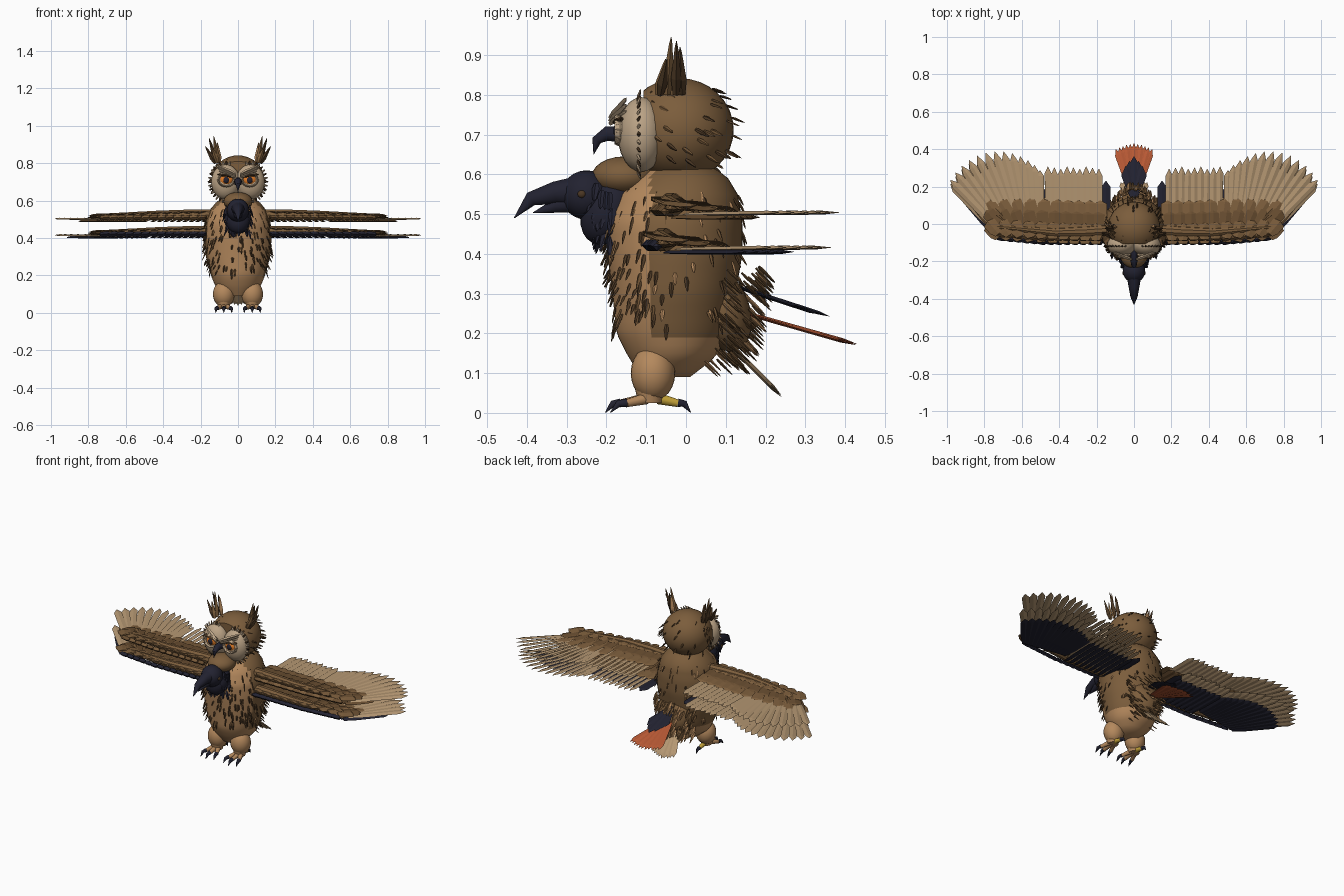
import bpy, bmesh, math, random
from mathutils import Vector, Matrix

random.seed(4)
cube = bpy.data.objects.get("Cube")
if cube:
    bpy.data.objects.remove(cube)

PALETTE = {
    "brown": (.20, .11, .045), "tan": (.46, .25, .11), "pale_feather": (.46, .31, .17),
    "face_cream": (.50, .37, .24), "dark_brown": (.07, .038, .017), "umber": (.14, .075, .03),
    "navy": (.016, .016, .03), "rust": (.48, .10, .035), "eye_orange": (.75, .20, .02),
    "toe_yellow": (.55, .36, .04),
}
NAMES = list(PALETTE)
MATS = {}
for name, rgb in PALETTE.items():
    m = bpy.data.materials.new(name)
    m.use_nodes = True
    m.diffuse_color = (*rgb, 1)
    m.node_tree.nodes["Principled BSDF"].inputs["Base Color"].default_value = (*rgb, 1)
    MATS[name] = m


def finish(bm, name, smooth=False):
    """Turn the bmesh into an object that holds only the materials it uses."""
    bmesh.ops.recalc_face_normals(bm, faces=bm.faces)
    used = sorted({f.material_index for f in bm.faces})
    for f in bm.faces:
        f.material_index = used.index(f.material_index)
    me = bpy.data.meshes.new(name)
    bm.to_mesh(me)
    bm.free()
    ob = bpy.data.objects.new(name, me)
    bpy.context.collection.objects.link(ob)
    for i in used:
        me.materials.append(MATS[NAMES[i]])
    if smooth:
        bpy.ops.object.select_all(action='DESELECT')
        ob.select_set(True)
        bpy.context.view_layer.objects.active = ob
        bpy.ops.object.shade_smooth_by_angle(angle=math.radians(40))


def loft(bm, rings, color):
    rows = [[bm.verts.new(p) for p in ring] for ring in rings]
    n = len(rows[0])
    faces = [bm.faces.new((a[i], a[(i + 1) % n], b[(i + 1) % n], b[i]))
             for a, b in zip(rows, rows[1:]) for i in range(n)]
    faces += [bm.faces.new(rows[0]), bm.faces.new(rows[-1])]
    for f in faces:
        f.material_index = NAMES.index(color)


def blade(bm, base, tip, width, color, up=(0, 0, 1), thick=.006, shoulder=1.0):
    """One pointed feather with a raised central ridge; a low shoulder makes a spike."""
    base, tip = Vector(base), Vector(tip)
    axis = tip - base
    side = axis.cross(Vector(up)).normalized() * width / 2
    lift = side.cross(axis).normalized() * thick / 2
    rings = []
    for t, w in ((0, .6), (.3, .95), (.88, shoulder), (1, .06)):
        c = base + axis * t
        rings.append([c + side * w, c + lift * w, c - side * w, c - lift * w])
    loft(bm, rings, color)


def tube(bm, points, radii, color, sides=10):
    pts = [Vector(p) for p in points]
    rings = []
    for i, p in enumerate(pts):
        d = (pts[min(i + 1, len(pts) - 1)] - pts[max(i - 1, 0)]).normalized()
        u = d.cross(Vector((0, 0, 1)) if abs(d.z) < .9 else Vector((1, 0, 0))).normalized()
        v = d.cross(u)
        rings.append([p + radii[i] * (u * math.cos(k) + v * math.sin(k))
                      for k in (math.tau * j / sides for j in range(sides))])
    loft(bm, rings, color)


def ball(bm, center, radii, color, tilt=0, seg=24):
    mat = Matrix.Translation(center) @ Matrix.Rotation(tilt, 4, 'X') @ Matrix.Diagonal((*radii, 1))
    got = bmesh.ops.create_uvsphere(bm, u_segments=seg, v_segments=seg // 2, radius=1, matrix=mat)
    for f in {f for v in got["verts"] for f in v.link_faces}:
        f.material_index = NAMES.index(color)


# Body: height, centre y, half width, half depth
BODY = [(.09, -.05, .06, .06), (.14, -.035, .12, .11), (.2, -.035, .145, .14),
        (.3, -.03, .172, .155), (.4, -.028, .18, .17), (.48, -.03, .175, .172),
        (.55, -.02, .15, .15), (.6, -.01, .11, .11), (.63, -.01, .05, .05)]


def body_point(z, a):
    for lo, hi in zip(BODY, BODY[1:]):
        if lo[0] <= z <= hi[0]:
            t = (z - lo[0]) / (hi[0] - lo[0])
            _, cy, rx, ry = (p + (q - p) * t for p, q in zip(lo, hi))
            return Vector((rx * math.cos(a), cy + ry * math.sin(a), z))


bm = bmesh.new()
steps = 27
loft(bm, [[body_point(.09 + .5399 * i / steps, math.tau * j / 48) for j in range(48)]
          for i in range(steps + 1)], "brown")
for f in bm.faces:
    c = f.calc_center_median()
    if c.y < -.085 or c.z < .19:
        f.material_index = NAMES.index("tan")
finish(bm, "body", True)

bm = bmesh.new()
ball(bm, (0, .09, .26), (.10, .07, .11), "brown", .35)
finish(bm, "rump", True)
bm = bmesh.new()
ball(bm, (0, -.155, .595), (.078, .082, .05), "brown")
finish(bm, "chest_ruff", True)

# Loose feathers lying over the body, dense in front and on the rump
bm = bmesh.new()
for i in range(220):
    front = i < 140
    a = random.uniform(1.1, 1.9) * math.pi if front else random.uniform(-.1, 1.1) * math.pi
    p = body_point(random.uniform(.22, .57), a)
    out = Vector((math.cos(a), math.sin(a), 0))
    color = random.choice(["dark_brown", "dark_brown", "umber"] if front else ["dark_brown", "umber", "tan"])
    tip = p + out * random.uniform(.008, .02) - Vector((0, 0, random.uniform(.025, .045)))
    blade(bm, p, tip, .012, color, out, .007, .5)
for i in range(130):
    a, z = random.uniform(.7, 2.44), random.uniform(.13, .37)
    p = body_point(z, a) + Vector((0, .05 * math.sin(a) ** 4, 0))
    blade(bm, p, p + Vector((0, .04, -.04)), .018,
          random.choice(["brown", "brown", "umber", "tan"]), (0, .7, .7), .008, .4)
finish(bm, "body_feathers")

# Owl head, flat where the face sits
HEAD, HR = Vector((0, -.018, .712)), Vector((.14, .138, .13))
bm = bmesh.new()
ball(bm, HEAD, HR, "brown", seg=32)
cut = bmesh.ops.bisect_plane(bm, geom=bm.verts[:] + bm.edges[:] + bm.faces[:], plane_co=(0, -.107, 0),
                             plane_no=(0, -1, 0), clear_outer=True)
bmesh.ops.contextual_create(bm, geom=[e for e in cut["geom_cut"] if isinstance(e, bmesh.types.BMEdge)])
finish(bm, "head", True)
bm = bmesh.new()
for i in range(75):
    a, h = random.uniform(0, math.tau), random.uniform(-.7, .85)
    r = math.sqrt(1 - h * h)
    n = Vector((r * math.cos(a), r * math.sin(a), h))
    if n.y > -.6:
        p = HEAD + n * HR
        blade(bm, p, p + n * .008 + Vector((n.x * .01, .025, -.015)), .012,
              random.choice(["dark_brown", "umber"]), n, .007, .5)
finish(bm, "head_feathers")

bm = bmesh.new()
for s in (1, -1):
    ball(bm, (s * .066, -.112, .70), (.078, .06, .094), "face_cream")
finish(bm, "face_discs", True)
bm = bmesh.new()
for s in (1, -1):
    for i in range(17):
        a = math.radians(-80 + 11.5 * i)
        d = Vector((s * math.cos(a), 0, math.sin(a)))
        p = Vector((s * .066, -.122, .70)) + Vector((d.x * .072, 0, d.z * .09))
        blade(bm, p, p + d * .024 + Vector((0, .008, 0)), .014,
              "dark_brown" if i % 2 else "face_cream", (0, -1, 0), .008, .5)
    # Raised rim round each eye, heavy lid and pale brows
    rim = [Vector((s * (.063 + .042 * math.cos(k)), -.166, .711 + .035 * math.sin(k)))
           for k in (math.tau * j / 12 for j in range(13))]
    for p, q in zip(rim, rim[1:]):
        blade(bm, p + (p - q) * .3, q + (q - p) * .3, .013, "face_cream", (0, -1, 0), .028)
    blade(bm, (s * .018, -.174, .727), (s * .11, -.164, .74), .015, "dark_brown", (0, -1, 0), .03)
    for k in range(3):
        blade(bm, (s * .012, -.19, .728 + .007 * k), (s * (.105 + .006 * k), -.15, .76 + .016 * k),
              .02, "face_cream", (0, -1, 0), .02, .6)
finish(bm, "face_feathers")

bm = bmesh.new()
for s in (1, -1):
    ball(bm, (s * .063, -.153, .711), (.038, .026, .031), "eye_orange", seg=20)
    ball(bm, (s * .063, -.172, .71), (.017, .011, .018), "navy", seg=16)
finish(bm, "eyes", True)
bm = bmesh.new()
tube(bm, [(0, -.14, .70), (0, -.20, .702), (0, -.225, .685), (0, -.232, .65)],
     [.024, .019, .013, .001], "navy")
finish(bm, "beak", True)

bm = bmesh.new()
for s in (1, -1):
    for dx, dy, h, color in ((.045, .01, .935, "dark_brown"), (.02, -.012, .945, "brown"),
                             (.0, .02, .91, "tan"), (.065, -.03, .89, "dark_brown"),
                             (.03, -.035, .89, "brown"), (.012, .025, .92, "dark_brown")):
        blade(bm, (s * (.10 + dx * .3), -.035 + dy, .80), (s * (.11 + dx), -.03 + dy * .6, h),
              .03, color, (0, -1, 0), .028, .3)
finish(bm, "ear_tufts")

# Second head, on the chest
bm = bmesh.new()
ball(bm, (0, -.195, .51), (.07, .065, .092), "navy", -.45)
ball(bm, (0, -.25, .548), (.06, .064, .062), "navy")
finish(bm, "second_head", True)
bm = bmesh.new()
tube(bm, [(0, -.26, .558), (0, -.33, .553), (0, -.39, .538), (0, -.432, .49)],
     [.042, .03, .019, .001], "navy")
tube(bm, [(0, -.28, .53), (0, -.33, .52), (0, -.385, .503)], [.028, .018, .001], "navy")
finish(bm, "second_beak", True)
bm = bmesh.new()
for s in (1, -1):
    ball(bm, (s * .055, -.262, .55), (.008, .011, .01), "dark_brown", seg=12)
finish(bm, "second_eyes", True)
bm = bmesh.new()
for i in range(60):
    a, z = random.uniform(math.pi, math.tau), random.uniform(.44, .58)
    n = Vector((math.cos(a), math.sin(a), 0))
    p = Vector((0, -.14 - .35 * (z - .42), z)) + n * .068
    blade(bm, p, p + n * .014 - Vector((0, 0, .045)), .022, "navy", n, .01, .5)
finish(bm, "second_neck_feathers")


# Wings: arm, flight feathers with a lining beneath, covert rows and a front edge
def wing(name, s, dy, dz, lining, reach, edge):
    bm = bmesh.new()

    def P(x, y, z):
        return Vector((s * x, y + dy, z + dz))

    tube(bm, [P(.10, -.03, .522), P(.25, -.04, .524), P(.42, -.045, .524), P(.74, -.015, .518)],
         [.03, .03, .024, .012], "brown")
    flight = [(P(.185 + .034 * i, 0, .50), P(.188 + .034 * i, .295 + .006 * (i % 3), .504), .037)
              for i in range(9)]
    for i in range(13):
        t = (i + .5) / 12.5
        a = math.radians(44) * t ** 1.4
        length = .232 + .16 * math.sin(.8 * math.pi * t)
        base = P(.49 + .265 * t, .04 - .04 * t, .50)
        flight.append((base, base + Vector((s * math.sin(a), math.cos(a), .004 / length)) * length, .043))
    for base, tip, width in flight:
        blade(bm, base, tip, width, "pale_feather", (s * .2, 0, 1), .01)
        low = base - Vector((s * .01, .03, .008))
        blade(bm, low, base.lerp(tip, reach) - Vector((s * .008, 0, .01)), width * 1.15, lining,
              (s * .2, 0, 1), .012)
    if lining == "navy":
        blade(bm, P(.15, -.02, .495), P(.15, .25, .495), .05, "navy", thick=.012)
    for row, (y0, length, z, color) in enumerate(((-.02, .145, .524, "brown"), (-.055, .12, .533, "umber"),
                                                  (-.088, .09, .54, "brown"))):
        for i in range(10):
            t = i / 9
            a = math.radians(40) * max(0, t - .45) / .55
            y = y0 + .035 * t * t
            base = P(.18 + .52 * t + .012 * row, y, z - .012 * t)
            blade(bm, base, base + Vector((s * math.sin(a), math.cos(a), -.09)) * length,
                  .072, color, (s * .1, 0, 1), .014)
    # Slanting feathers along the front edge and wrist
    for i in range(13):
        x, y = .17 + .043 * i, -.082 + .004 * max(0, i - 7)
        blade(bm, P(x, y, .512), P(x + .055, y + .012, .506), .03, edge[i % 2], thick=.03, shoulder=.8)
    for i in range(5):
        blade(bm, P(.66, -.05 + .012 * i, .517), P(.765 - .006 * i, -.035 + .03 * i, .513),
              .036, "umber" if i % 2 else "brown", thick=.014)
    finish(bm, name)


for side, s in (("left", 1), ("right", -1)):
    wing(side + "_upper_wing", s, 0, 0, "umber", .45, ("umber", "brown"))
    wing(side + "_lower_wing", s, -.02, -.088, "navy", .74, ("navy", "navy"))


# Three stacked tail fans
def tail(name, base, tip, spread, count, width, wedge, color):
    bm = bmesh.new()
    base, axis = Vector(base), Vector(tip) - Vector(base)
    up = Vector((1, 0, 0)).cross(axis).normalized()
    for i in range(count):
        u = 2 * i / (count - 1) - 1
        d = Matrix.Rotation(math.radians(spread) * u, 3, up) @ axis * (1 - wedge * abs(u))
        lift = up * .003 * (i % 2)
        blade(bm, base + lift, base + d + lift, width, color, up, .009)
    finish(bm, name)


tail("dark_tail", (0, .13, .315), (0, .36, .24), 20, 7, .036, .3, "navy")
tail("rust_tail", (0, .13, .255), (0, .43, .17), 19, 11, .034, .05, "rust")
tail("pale_tail", (0, .07, .21), (0, .24, .04), 18, 9, .034, .06, "pale_feather")

# Legs and clawed feet
for side, s in (("left", 1), ("right", -1)):
    bm = bmesh.new()
    ball(bm, (s * .076, -.083, .10), (.058, .056, .07), "tan")
    tube(bm, [(s * .076, -.09, .08), (s * .076, -.09, .025)], [.043, .03], "tan", 16)
    finish(bm, side + "_leg", True)
    bm = bmesh.new()
    for dx, y, mid, end, color in ((-.036, -.10, -.15, -.19, "tan"), (0, -.10, -.165, -.203, "tan"),
                                   (.036, -.10, -.15, -.19, "tan"), (0, -.07, -.02, .012, "toe_yellow")):
        x = s * .076
        tube(bm, [(x + dx * .4, y, .036), (x + dx, mid, .024)], [.015, .01], color)
        tube(bm, [(x + dx, mid, .025), (x + dx * 1.15, (mid + end) / 2, .023), (x + dx * 1.2, end, .001)],
             [.0115, .009, .001], "navy")
    finish(bm, side + "_foot", True)
